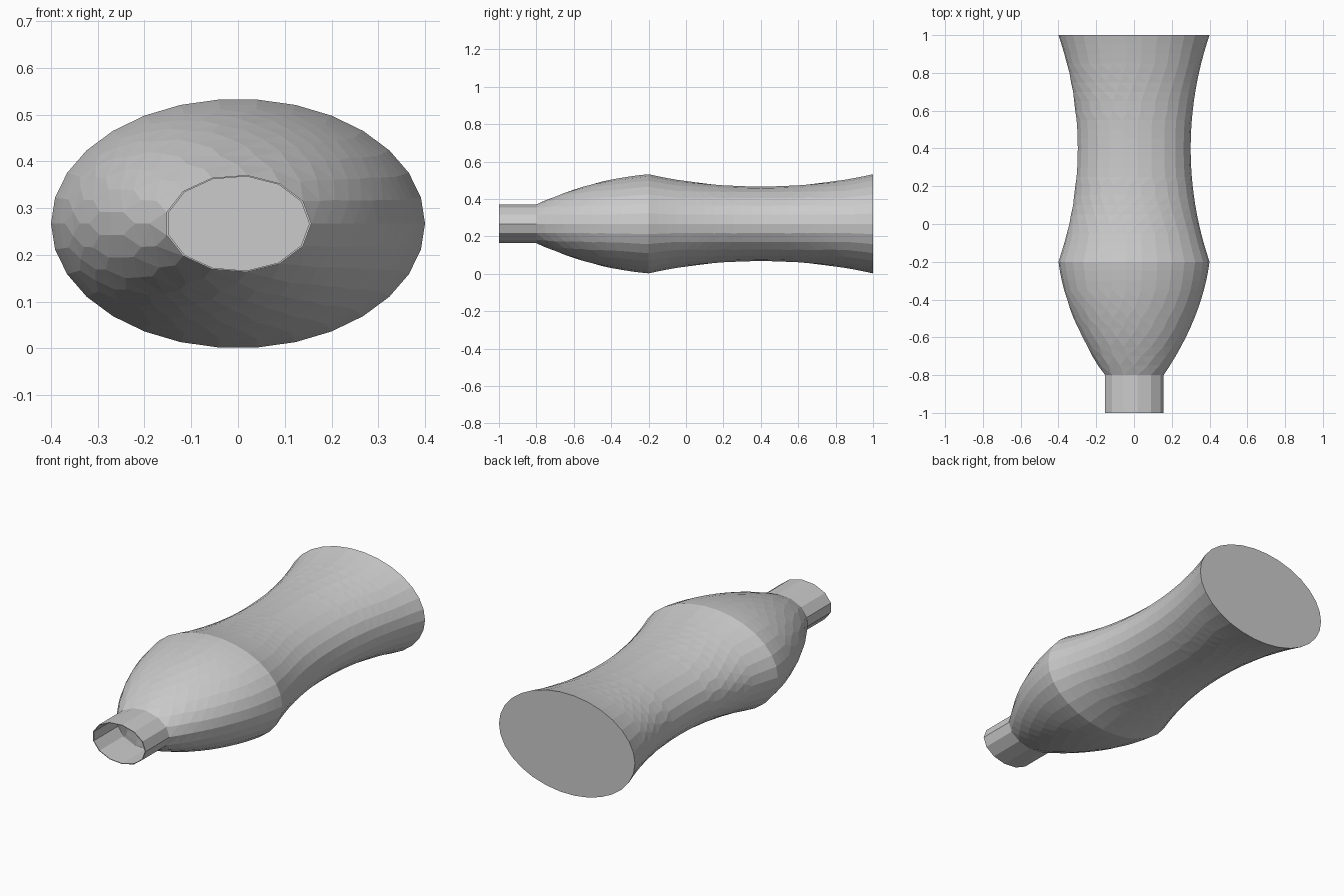
import bpy, bmesh
from math import sin, cos, tau, sqrt

if "Cube" in bpy.data.objects:
    bpy.data.objects.remove(bpy.data.objects["Cube"])

CZ, FLAT = 0.267, 0.2665 / 0.4   # axis height and oval flattening


def radius(y):
    # Waisted rear half, rounded shoulder, straight neck
    if y >= -0.2:
        R = 1.85
        return 0.3 + R - sqrt(R * R - (y - 0.4) ** 2)
    if y > -0.8:
        t = (-0.2 - y) / 0.6
        return 0.4 - 0.08 * t - 0.163 * t * t
    return 0.157


def sides(r):
    # Wider rings carry more sides
    return max(13, min(30, round(83 * r)))


def ring(bm, y, r, n):
    return [bm.verts.new((r * cos(tau * i / n), y, CZ + FLAT * r * sin(tau * i / n)))
            for i in range(n)]


def zip_rings(bm, a, b):
    # Join two rings, also when their side counts differ
    na, nb = len(a), len(b)
    if na == nb:
        for i in range(na):
            j = (i + 1) % na
            bm.faces.new((a[i], a[j], b[j], b[i]))
        return
    i = j = 0
    while i < na or j < nb:
        if j == nb or (i < na and (i + 1) * nb <= (j + 1) * na):
            bm.faces.new((a[i % na], a[(i + 1) % na], b[j % nb]))
            i += 1
        else:
            bm.faces.new((a[i % na], b[(j + 1) % nb], b[j % nb]))
            j += 1


# Outer stations run from the base to the mouth, then the inner wall returns
ys = [1 - 0.05 * i for i in range(24)] + [-0.2 - 0.05 * i for i in range(13)]
ys[-1] = -0.8
outer = [(y, radius(y), sides(radius(y))) for y in ys] + [(-1.0, 0.157, 13)]
inner = [(min(y, 0.98), r * 0.97, n) for y, r, n in reversed(outer)]

bm = bmesh.new()
rings = [ring(bm, *s) for s in outer + inner]
for a, b in zip(rings, rings[1:]):
    zip_rings(bm, a, b)
# Base plate outside and floor inside
bm.faces.new(rings[0])
bm.faces.new(rings[-1])
bmesh.ops.recalc_face_normals(bm, faces=bm.faces)

mesh = bpy.data.meshes.new("bottle")
bm.to_mesh(mesh)
bm.free()
bpy.context.collection.objects.link(bpy.data.objects.new("bottle", mesh))
